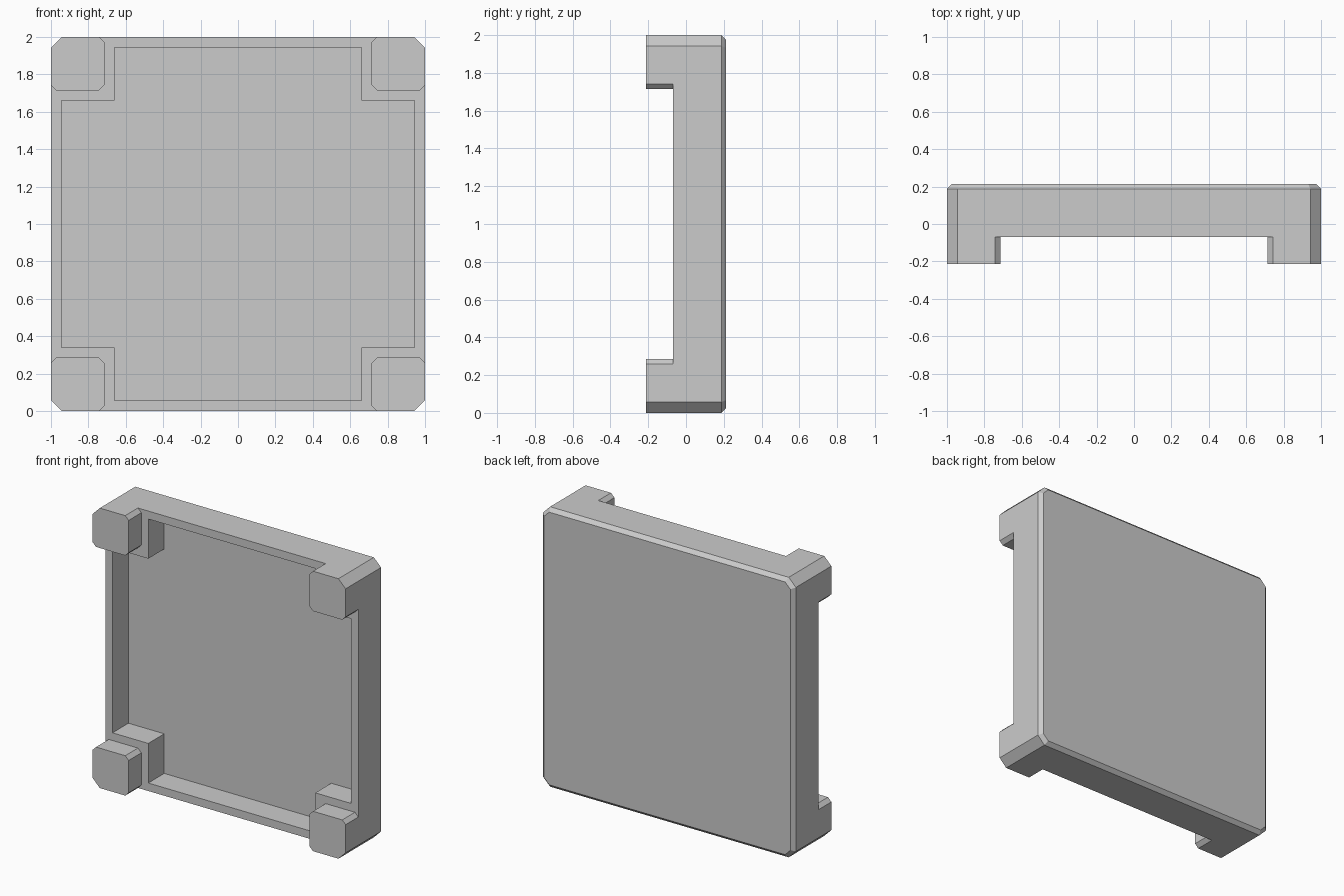
import bpy
import bmesh

cube = bpy.data.objects.get("Cube")
if cube:
    bpy.data.objects.remove(cube, do_unlink=True)

# Material
grey = bpy.data.materials.new("plain grey")
grey.use_nodes = True
grey.diffuse_color = (0.6, 0.6, 0.6, 1)
grey.node_tree.nodes["Principled BSDF"].inputs["Base Color"].default_value = (0.6, 0.6, 0.6, 1)

# Main dimensions
FRONT, RIM, FLOOR, BEVEL_START, BACK = -0.213, -0.07, 0.11, 0.187, 0.213
CORNER, BEVEL, SMALL = 0.057, 0.026, 0.027
FOOT_EDGE, WALL, NOTCH = 0.715, 0.943, 0.66


def mirror4(quadrant):
    """Mirror a quadrant's points (symmetric order) into a closed outline."""
    flip = quadrant[::-1]
    return (quadrant + [(x, -z) for x, z in flip]
            + [(-x, -z) for x, z in quadrant] + [(-x, z) for x, z in flip])


def chamfered(half, cut):
    return mirror4([(half - cut, half), (half, half - cut)])


def loft(name, rings):
    """Solid through matching (outline, y) rings, capped at both ends."""
    bm = bmesh.new()
    loops = [[bm.verts.new((x, y, z + 1)) for x, z in pts] for pts, y in rings]
    for a, b in zip(loops, loops[1:]):
        for i in range(len(a)):
            j = (i + 1) % len(a)
            bm.faces.new((a[i], a[j], b[j], b[i]))
    bm.faces.new(loops[0])
    bm.faces.new(loops[-1])
    bmesh.ops.recalc_face_normals(bm, faces=bm.faces[:])
    mesh = bpy.data.meshes.new(name)
    bm.to_mesh(mesh)
    bm.free()
    mesh.materials.append(grey)
    obj = bpy.data.objects.new(name, mesh)
    bpy.context.scene.collection.objects.link(obj)
    return obj


# Tray body with a bevelled back edge
outer = chamfered(1, CORNER)
body = loft("tray_body", [(outer, RIM), (outer, BEVEL_START),
                          (chamfered(1 - BEVEL, CORNER - BEVEL * 0.586), BACK)])

# Cross-shaped recess cut into the front
cross = mirror4([(NOTCH, WALL), (NOTCH, NOTCH), (WALL, NOTCH)])
cutter = loft("recess_cutter", [(cross, RIM - 0.1), (cross, FLOOR)])
cut = body.modifiers.new("recess", "BOOLEAN")
cut.operation = "DIFFERENCE"
cut.solver = "EXACT"
cut.object = cutter
bpy.context.view_layer.objects.active = body
bpy.ops.object.modifier_apply(modifier=cut.name)
bpy.data.objects.remove(cutter, do_unlink=True)

# Four corner feet: large outer chamfer, small chamfers elsewhere
e, s = FOOT_EDGE, SMALL
foot = [(1 - CORNER, 1), (1, 1 - CORNER), (1, e + s), (1 - s, e),
        (e + s, e), (e, e + s), (e, 1 - s), (e + s, 1)]
for side, sx in (("left", 1), ("right", -1)):
    for level, sz in (("upper", 1), ("lower", -1)):
        outline = [(x * sx, z * sz) for x, z in foot]
        loft(f"{level}_{side}_foot", [(outline, FRONT), (outline, RIM)])
